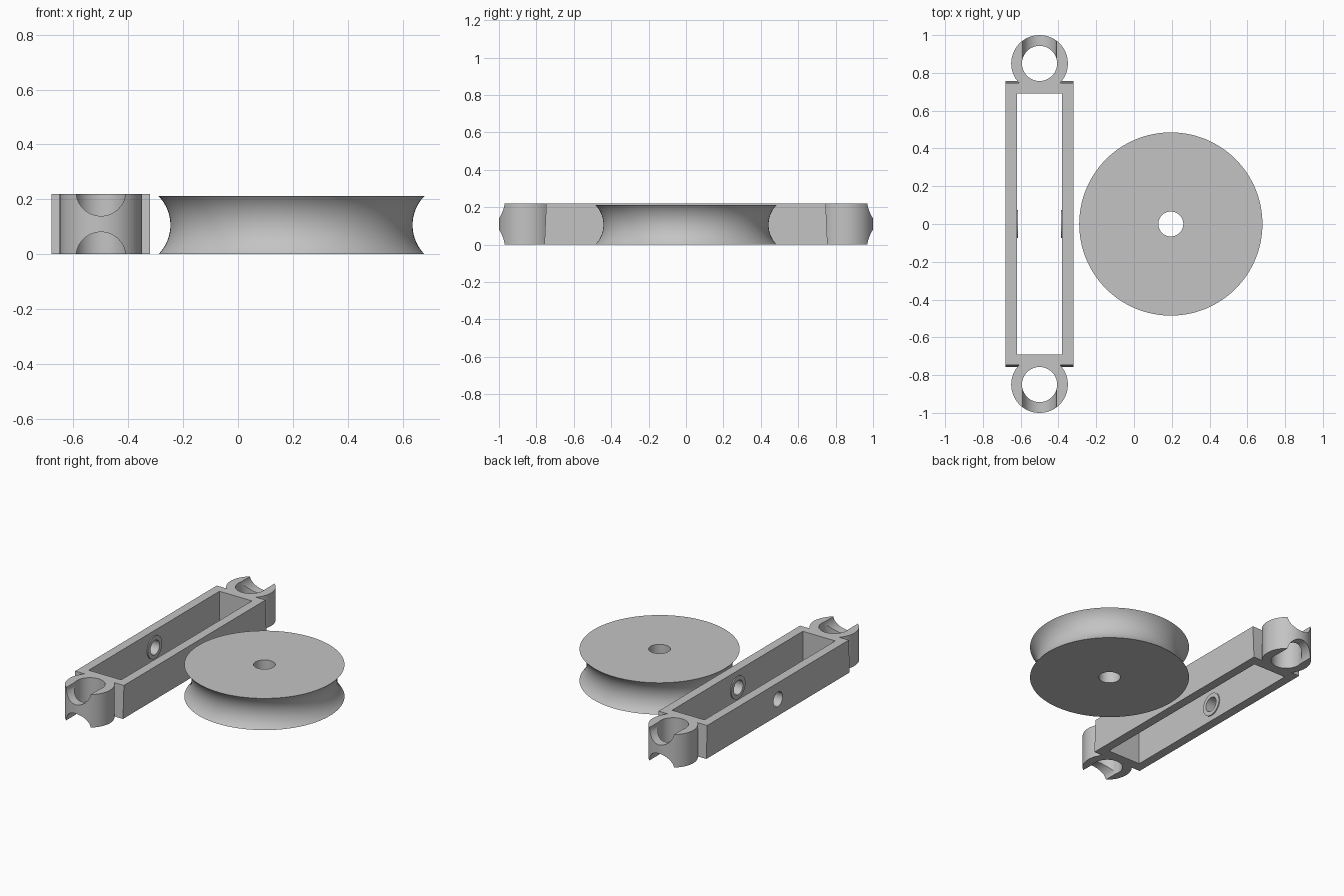
import bpy, bmesh, math
from mathutils import Matrix, Vector

cube = bpy.data.objects.get("Cube")
if cube:
    bpy.data.objects.remove(cube, do_unlink=True)

grey = bpy.data.materials.new("light grey")
grey.use_nodes = True
grey.diffuse_color = (0.55, 0.55, 0.55, 1)
grey.node_tree.nodes["Principled BSDF"].inputs["Base Color"].default_value = (0.55, 0.55, 0.55, 1)

H = 0.22          # frame height
FX = -0.5         # frame centre line
EYE_Y = 0.85      # eyelet centre distance


def make(name, bm):
    bmesh.ops.recalc_face_normals(bm, faces=bm.faces)
    mesh = bpy.data.meshes.new(name)
    bm.to_mesh(mesh)
    bm.free()
    mesh.materials.append(grey)
    ob = bpy.data.objects.new(name, mesh)
    bpy.context.collection.objects.link(ob)
    return ob


def box(name, centre, size):
    bm = bmesh.new()
    bmesh.ops.create_cube(bm, size=1)
    bmesh.ops.scale(bm, vec=size, verts=bm.verts)
    bmesh.ops.translate(bm, vec=centre, verts=bm.verts)
    return make(name, bm)


def cylinder(name, centre, radius, depth, axis="Z"):
    bm = bmesh.new()
    bmesh.ops.create_cone(bm, cap_ends=True, segments=96, radius1=radius, radius2=radius, depth=depth)
    turn = Vector((0, 0, 1)).rotation_difference(
        Vector([float(axis == a) for a in "XYZ"])).to_matrix().to_4x4()
    bm.transform(Matrix.Translation(centre) @ turn)
    return make(name, bm)


def lathe(name, profile, centre, axis="Z"):
    """Spin a closed (radius, height) loop into a solid with a bore."""
    bm = bmesh.new()
    verts = [bm.verts.new((r, 0, z)) for r, z in profile]
    edges = [bm.edges.new((verts[i - 1], verts[i])) for i in range(len(verts))]
    bmesh.ops.spin(bm, geom=verts + edges, cent=(0, 0, 0), axis=(0, 0, 1),
                   angle=math.tau, steps=128, use_merge=True)
    bmesh.ops.remove_doubles(bm, verts=bm.verts, dist=0.00005)
    turn = Matrix.Rotation(math.pi / 2, 4, "Y") if axis == "X" else Matrix()
    bm.transform(Matrix.Translation(centre) @ turn)
    return make(name, bm)


def boolean(target, tool, operation="DIFFERENCE"):
    mod = target.modifiers.new("cut", "BOOLEAN")
    mod.operation, mod.solver, mod.object = operation, "EXACT", tool
    bpy.context.view_layer.update()
    result = bpy.data.meshes.new_from_object(
        target.evaluated_get(bpy.context.evaluated_depsgraph_get()))
    target.modifiers.clear()
    target.data = result
    bpy.data.objects.remove(tool, do_unlink=True)


def smooth(ob):
    bpy.ops.object.select_all(action="DESELECT")
    ob.select_set(True)
    bpy.context.view_layer.objects.active = ob
    bpy.ops.object.shade_smooth_by_angle(angle=math.radians(30))


# Long frame, its ends drafted slightly inward toward the top
frame = box("frame", (FX, 0, H / 2), (0.36, 1.514, H))
for v in frame.data.vertices:
    if v.co.z > H / 2:
        v.co.y *= 0.987

# Rope eyelets at both ends
for side in (-1, 1):
    boolean(frame, cylinder("eyelet", (FX, side * EYE_Y, H / 2), 0.15, H), "UNION")

# Wheel pocket and axle hole
boolean(frame, box("pocket", (FX, 0, H / 2), (0.24, 1.38, 1)))
boolean(frame, cylinder("axle_hole", (FX, 0, H / 2), 0.048, 1, "X"))

# Eyelet bores and rope grooves on the outer half of each eyelet
for side in (-1, 1):
    boolean(frame, cylinder("bore", (FX, side * EYE_Y, H / 2), 0.093, 1))
    for z in (-0.01, H + 0.01):
        boolean(frame, cylinder("groove", (FX, side * (EYE_Y + 0.15), z), 0.0906, 0.3, "Y"))
smooth(frame)

# Thin washers around the axle hole on the inner walls
for label, side in (("left", 1), ("right", -1)):
    ring = [(0.048, -0.006), (0.075, -0.006), (0.075, 0.006), (0.048, 0.006)]
    smooth(lathe(label + "_washer", ring, (FX + side * 0.119, 0, H / 2), "X"))

# Grooved wheel: flat faces, concave rim, centre bore
R, W, ARC = 0.485, 0.212, 0.151
cx = R + math.sqrt(ARC ** 2 - (W / 2) ** 2)
reach = math.asin(W / 2 / ARC)
rim = []
for i in range(25):
    a = reach * (i / 12 - 1)
    rim.append((cx - ARC * math.cos(a), W / 2 + ARC * math.sin(a)))
smooth(lathe("wheel", [(0.066, W), (0.066, 0)] + rim, (0.195, 0, 0)))
